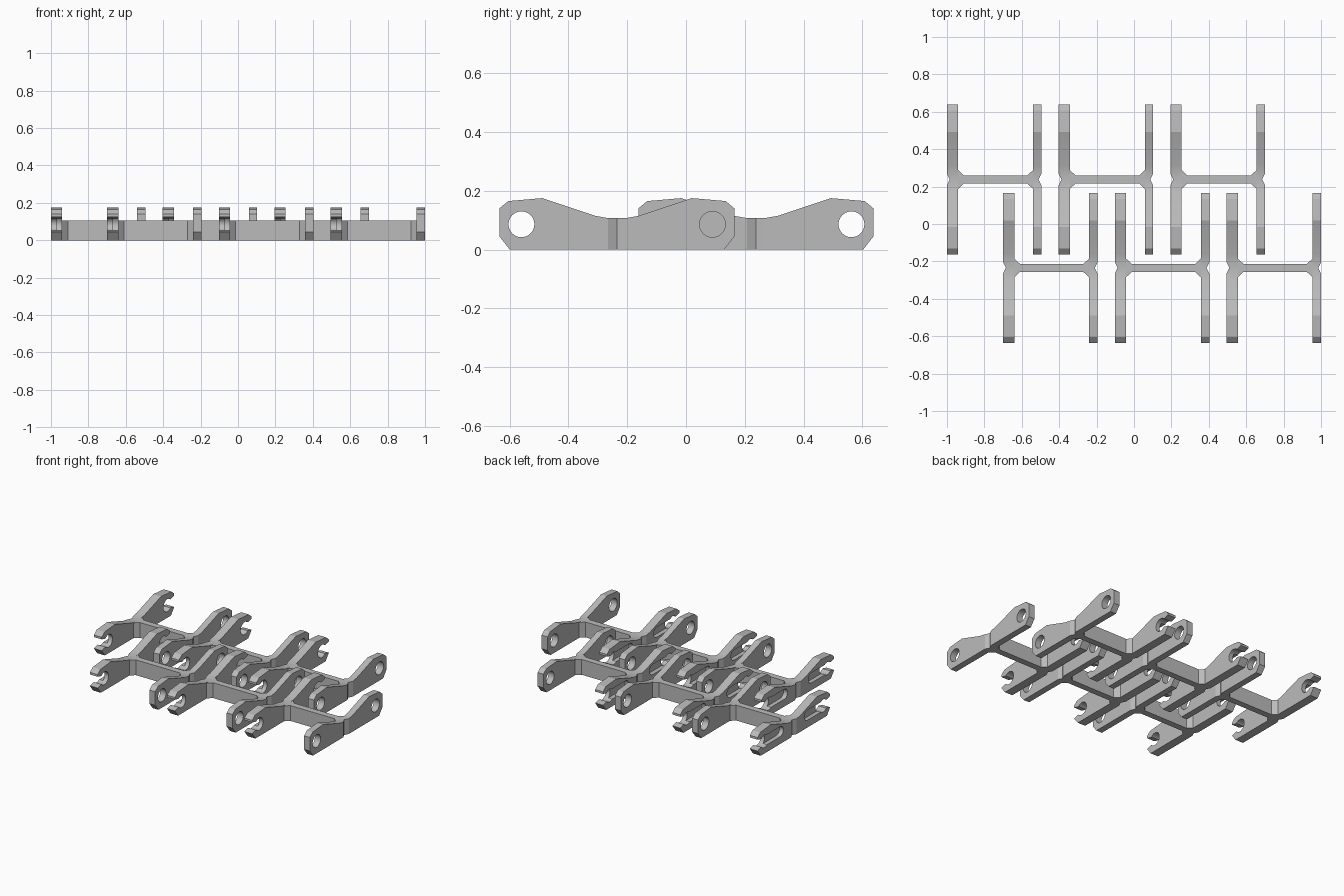
import bpy, bmesh, math

if "Cube" in bpy.data.objects:
    bpy.data.objects.remove(bpy.data.objects["Cube"])

grey = bpy.data.materials.new("plastic_grey")
grey.use_nodes = True
grey.diffuse_color = (0.5, 0.5, 0.5, 1)
grey.node_tree.nodes["Principled BSDF"].inputs["Base Color"].default_value = (0.5, 0.5, 0.5, 1)

PIN_Y, PIN_Z, PIN_R = 0.325, 0.086, 0.044
LENGTH, HOOK_W, EYE_W = 0.505, 0.06, 0.045
BAR_H = 0.107


def prism(name, points, axis, lo, hi):
    """Extrude a 2D outline: (y, z) points along x, or (x, y) points along z."""
    bm = bmesh.new()
    place = (lambda p, t: (t, *p)) if axis == "x" else (lambda p, t: (*p, t))
    face = bm.faces.new([bm.verts.new(place(p, lo)) for p in points])
    top = bmesh.ops.extrude_face_region(bm, geom=[face])["geom"]
    shift = (hi - lo, 0, 0) if axis == "x" else (0, 0, hi - lo)
    bmesh.ops.translate(bm, vec=shift, verts=[g for g in top if isinstance(g, bmesh.types.BMVert)])
    bmesh.ops.recalc_face_normals(bm, faces=bm.faces)
    mesh = bpy.data.meshes.new(name)
    bm.to_mesh(mesh)
    bm.free()
    mesh.materials.append(grey)
    obj = bpy.data.objects.new(name, mesh)
    bpy.context.collection.objects.link(obj)
    return obj


def arc(cy, r, start, end, n):
    """Points on an arc around the pin height, angles in degrees."""
    return [(cy + r * math.cos(math.radians(start + (end - start) * i / n)),
             PIN_Z + r * math.sin(math.radians(start + (end - start) * i / n)))
            for i in range(n + 1)]


def cut(obj, cutter):
    """Subtract the cutter, bake the result and delete the cutter."""
    cutter.hide_render = True
    mod = obj.modifiers.new("cut", "BOOLEAN")
    mod.operation, mod.solver, mod.object = "DIFFERENCE", "EXACT", cutter
    bpy.context.view_layer.update()
    baked = bpy.data.meshes.new_from_object(obj.evaluated_get(bpy.context.evaluated_depsgraph_get()))
    obj.modifiers.clear()
    obj.data = baked
    bpy.data.objects.remove(cutter)


def flip(points, side):
    return [(y * side, z) for y, z in points]


# Side outline shared by both rails, mirrored about the middle
half = [(0.365, 0), (0.40, 0.045), (0.40, 0.14), (0.37, 0.165),
        (0.255, 0.175), (0.075, 0.115), (0.03, BAR_H)]
outline = half + flip(half[::-1], -1)

circle = arc(PIN_Y, PIN_R, 0, 360, 32)[:-1]
mouth = [(PIN_Y, 0.056), (0.365, 0.056), (0.41, 0.044),
         (0.41, 0.128), (0.365, 0.116), (PIN_Y, 0.116)]
recess = arc(PIN_Y, 0.035, -90, 90, 12) + arc(0.15, 0.035, 90, 270, 12)


def notch(x):
    """Small V groove on the outer side of a rail."""
    return prism("notch", [(x - 0.015, 0), (x, -0.03), (x + 0.015, 0), (x, 0.03)], "z", -0.1, 0.3)


# Rail with open snap hooks
hook_rail = prism("hook_rail", outline, "x", 0, HOOK_W)
for side in (1, -1):
    cut(hook_rail, prism("socket", flip(circle, side), "x", -0.1, 0.2))
    cut(hook_rail, prism("mouth", flip(mouth, side), "x", -0.1, 0.2))
    cut(hook_rail, prism("recess", flip(recess, side), "x", -0.1, HOOK_W / 2))
cut(hook_rail, notch(0))

# Rail with closed eyes
eye_rail = prism("eye_rail", outline, "x", LENGTH - EYE_W, LENGTH)
for side in (1, -1):
    cut(eye_rail, prism("eye", flip(circle, side), "x", 0, 1))
cut(eye_rail, notch(LENGTH))

# Cross bar with flared ends
a, b, flare = HOOK_W, LENGTH - EYE_W, 0.03
edge = [(a, 0.05), (a + flare, 0.022), (b - flare, 0.022), (b, 0.05)]
cross_bar = prism("cross_bar", edge + [(x, -y) for x, y in edge[::-1]], "z", 0, BAR_H)

parts = [hook_rail, eye_rail, cross_bar]
for obj in parts:
    bpy.ops.object.select_all(action="DESELECT")
    obj.select_set(True)
    bpy.context.view_layer.objects.active = obj
    bpy.ops.object.shade_smooth_by_angle(angle=math.radians(20))

# Two staggered rows of three links
PITCH = 0.5975
links = [(x0 + i * PITCH, y) for x0, y in ((-1.0, 0.238), (-0.70, -0.235)) for i in range(3)]
for n, (x, y) in enumerate(links):
    for part in parts:
        obj = part if n == 0 else part.copy()
        if n:
            bpy.context.collection.objects.link(obj)
        obj.location = (x, y, 0)
